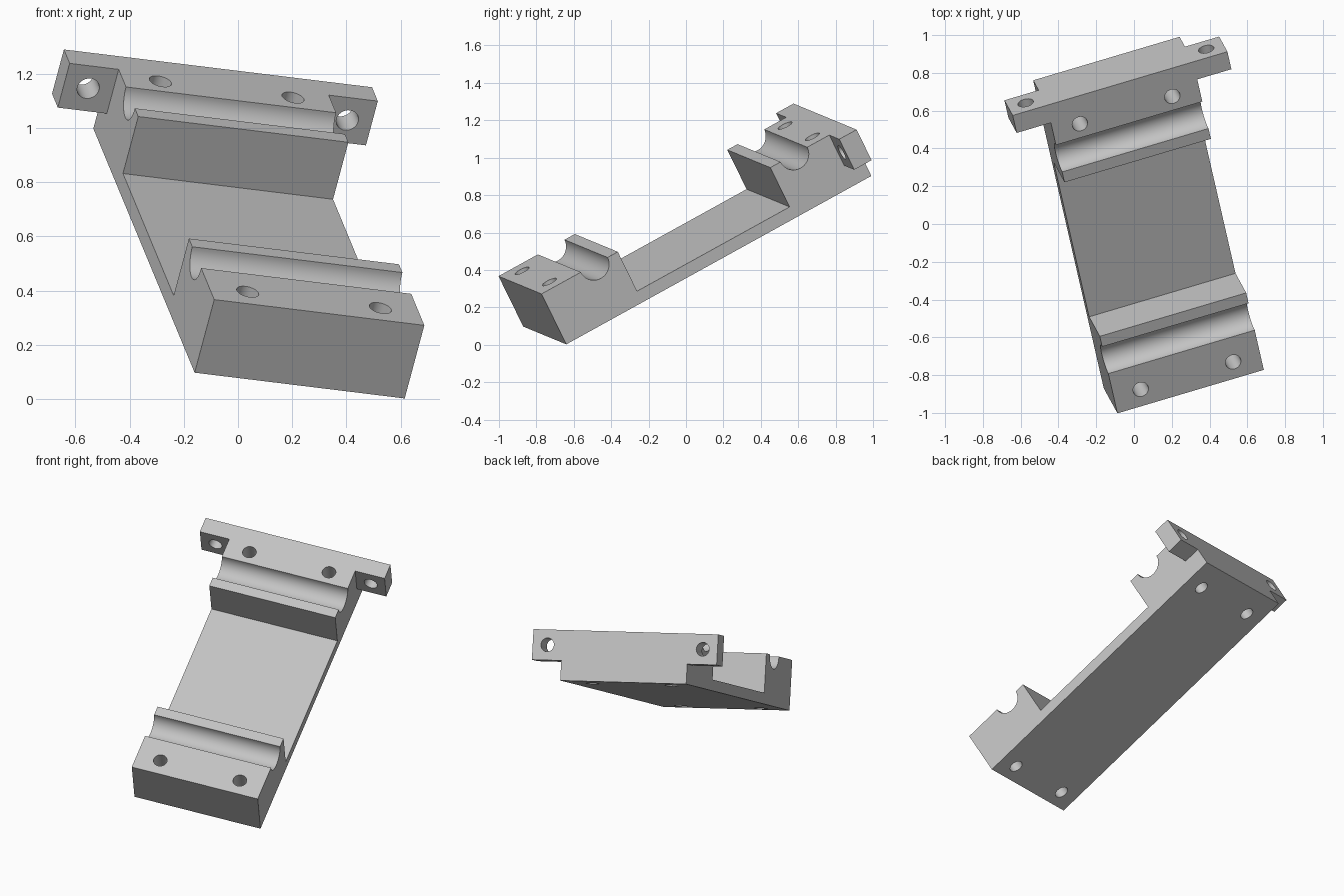
import bpy, bmesh, math
from mathutils import Matrix, Vector

if "Cube" in bpy.data.objects:
    bpy.data.objects.remove(bpy.data.objects["Cube"], do_unlink=True)

# Bracket sizes: local x = width, y = length, z = height above the base
WIDTH, LENGTH, HEIGHT, PLATE = 0.814, 1.9, 0.309, 0.068
BLOCK, RIDGE, GROOVE_R = 0.475, 0.064, 0.083
EAR_W, EAR_T, EAR_Z, HOLE_R = 0.19, 0.108, 0.122, 0.042

grey = bpy.data.materials.new("plain grey")
grey.use_nodes = True
colour = (0.55, 0.55, 0.55, 1)
grey.diffuse_color = colour
grey.node_tree.nodes["Principled BSDF"].inputs["Base Color"].default_value = colour


def new_object(name, bm):
    bmesh.ops.recalc_face_normals(bm, faces=bm.faces)
    mesh = bpy.data.meshes.new(name)
    bm.to_mesh(mesh)
    bm.free()
    mesh.materials.append(grey)
    obj = bpy.data.objects.new(name, mesh)
    bpy.context.collection.objects.link(obj)
    return obj


def box(name, low, high):
    bm = bmesh.new()
    low, high = Vector(low), Vector(high)
    bmesh.ops.create_cube(bm, size=1, matrix=Matrix.Translation((low + high) / 2)
                          @ Matrix.Diagonal((*(high - low), 1)))
    return new_object(name, bm)


def rod(name, centre, axis, depth):
    bm = bmesh.new()
    turn = Vector((0, 0, 1)).rotation_difference(Vector(axis)).to_matrix().to_4x4()
    bmesh.ops.create_cone(bm, cap_ends=True, segments=32, radius1=HOLE_R, radius2=HOLE_R,
                          depth=depth, matrix=Matrix.Translation(centre) @ turn)
    return new_object(name, bm)


def combine(target, tool, operation):
    mod = target.modifiers.new(operation, 'BOOLEAN')
    mod.operation, mod.solver, mod.object = operation, 'EXACT', tool
    bpy.context.view_layer.objects.active = target
    bpy.ops.object.modifier_apply(modifier=mod.name)
    bpy.data.objects.remove(tool, do_unlink=True)


# Side profile: two end blocks with half-round grooves, joined by a thin plate
def groove(centre, steps=24):
    return [(centre - GROOVE_R * math.cos(math.pi * i / steps),
             HEIGHT - GROOVE_R * math.sin(math.pi * i / steps)) for i in range(steps + 1)]


front_groove = BLOCK - RIDGE - GROOVE_R
profile = [(0, 0), (0, HEIGHT), *groove(front_groove), (BLOCK, HEIGHT), (BLOCK, PLATE),
           (LENGTH - BLOCK, PLATE), (LENGTH - BLOCK, HEIGHT),
           *groove(LENGTH - front_groove), (LENGTH, HEIGHT), (LENGTH, 0)]
bm = bmesh.new()
side = bm.faces.new([bm.verts.new((0, y, z)) for y, z in profile])
extruded = bmesh.ops.extrude_face_region(bm, geom=[side])["geom"]
bmesh.ops.translate(bm, vec=(WIDTH, 0, 0),
                    verts=[v for v in extruded if isinstance(v, bmesh.types.BMVert)])
bracket = new_object("bracket", bm)

# Mounting ears on the rear block
combine(bracket, box("ear_bar", (-EAR_W, LENGTH - EAR_T, EAR_Z),
                     (WIDTH + EAR_W, LENGTH, HEIGHT)), 'UNION')

# Screw holes down through the blocks and lengthwise through the ears
for x in (0.15, WIDTH - 0.15):
    for y in (0.098, 1.736):
        combine(bracket, rod("screw_hole", (x, y, HEIGHT / 2), (0, 0, 1), 1), 'DIFFERENCE')
for x in (-EAR_W / 2, WIDTH + EAR_W / 2):
    centre = (x, LENGTH - EAR_T / 2, (EAR_Z + HEIGHT) / 2)
    combine(bracket, rod("ear_hole", centre, (0, 1, 0), 0.3), 'DIFFERENCE')

# Tilted resting pose
across = Vector((0.952, 0.2826, -0.1167)).normalized()
along = Vector((-0.1975, 0.858, 0.474))
along = (along - across * along.dot(across)).normalized()
pose = Matrix((across, along, across.cross(along))).transposed().to_4x4()
pose.translation = (-0.16, -0.87, 0.097)
bracket.data.transform(pose)

bpy.ops.object.select_all(action='DESELECT')
bracket.select_set(True)
bpy.context.view_layer.objects.active = bracket
bpy.ops.object.shade_smooth_by_angle(angle=math.radians(30))
